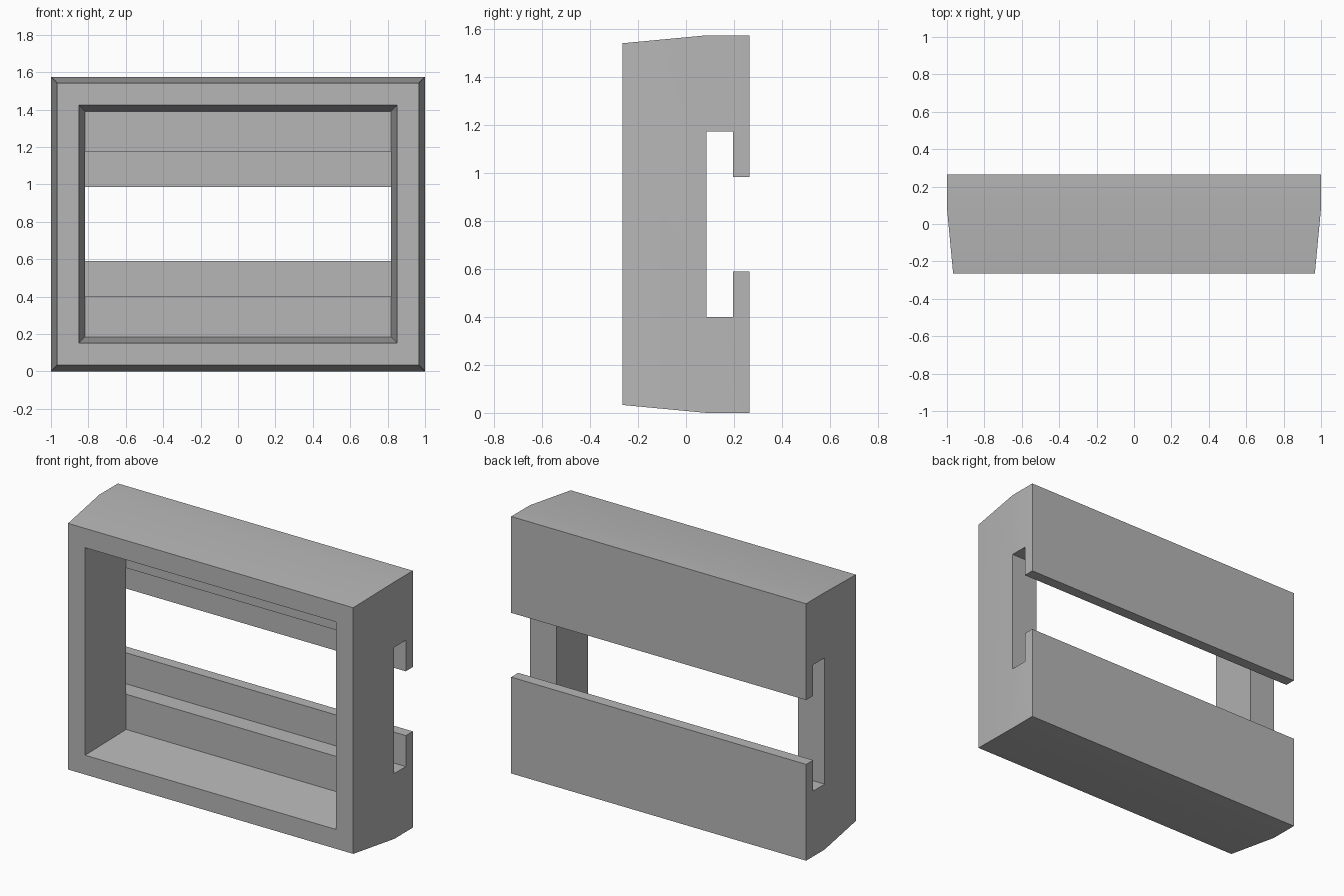
import bpy, bmesh, math

cube = bpy.data.objects.get("Cube")
if cube:
    bpy.data.objects.remove(cube, do_unlink=True)

HEIGHT = 1.575
MID_Z = HEIGHT / 2
FRONT, BEND, BACK = -0.265, 0.085, 0.265
TAPER = 0.033

grey = bpy.data.materials.new("plain grey")
grey.use_nodes = True
colour = (0.47, 0.47, 0.47, 1)
grey.diffuse_color = colour
grey.node_tree.nodes["Principled BSDF"].inputs["Base Color"].default_value = colour


def loft(name, rings):
    """Solid skinned through matching closed rings of points, capped at both ends."""
    bm = bmesh.new()
    loops = [[bm.verts.new(p) for p in ring] for ring in rings]
    for a, b in zip(loops, loops[1:]):
        for i in range(len(a)):
            j = (i + 1) % len(a)
            bm.faces.new((a[i], a[j], b[j], b[i]))
    bm.faces.new(loops[0])
    bm.faces.new(loops[-1])
    bmesh.ops.recalc_face_normals(bm, faces=bm.faces)
    mesh = bpy.data.meshes.new(name)
    bm.to_mesh(mesh)
    bm.free()
    mesh.materials.append(grey)
    obj = bpy.data.objects.new(name, mesh)
    bpy.context.collection.objects.link(obj)
    return obj


def rect(half_x, half_z, y):
    return [(sx * half_x, y, MID_Z + sz * half_z)
            for sx, sz in ((-1, -1), (1, -1), (1, 1), (-1, 1))]


# Outer body: tapered front, straight back
body = loft("frame_body", [rect(1 - TAPER, MID_Z - TAPER, FRONT),
                           rect(1, MID_Z, BEND), rect(1, MID_Z, BACK)])

# T-shaped slot running across the back, leaving two lipped rails
LIP_Y, BEYOND = 0.197, 0.5
wide, narrow = 0.387, 0.197
half = [(BEND, wide), (LIP_Y, wide), (LIP_Y, narrow), (BEYOND, narrow)]
profile = half + [(y, -z) for y, z in reversed(half)]
slot = loft("slot_cutter", [[(x, y, MID_Z + z) for y, z in profile]
                            for x in (-1.2, 1.2)])

# Front opening, narrowing towards the slot
open_x, open_z = 0.851, 0.636
slope = TAPER / (BEND - FRONT)
lead = 0.1
opening = loft("opening_cutter", [
    rect(open_x + slope * lead, open_z + slope * lead, FRONT - lead),
    rect(open_x - TAPER, open_z - TAPER, BEND)])

for cutter in (slot, opening):
    cut = body.modifiers.new(cutter.name, "BOOLEAN")
    cut.operation = "DIFFERENCE"
    cut.solver = "EXACT"
    cut.object = cutter
    cutter.hide_render = True

# Apply the cuts and drop the cutters
bpy.ops.object.select_all(action="DESELECT")
bpy.context.view_layer.objects.active = body
body.select_set(True)
for cutter in (slot, opening):
    bpy.ops.object.modifier_apply(modifier=cutter.name)
    bpy.data.objects.remove(cutter, do_unlink=True)
bpy.ops.object.shade_smooth_by_angle(angle=math.radians(30))
